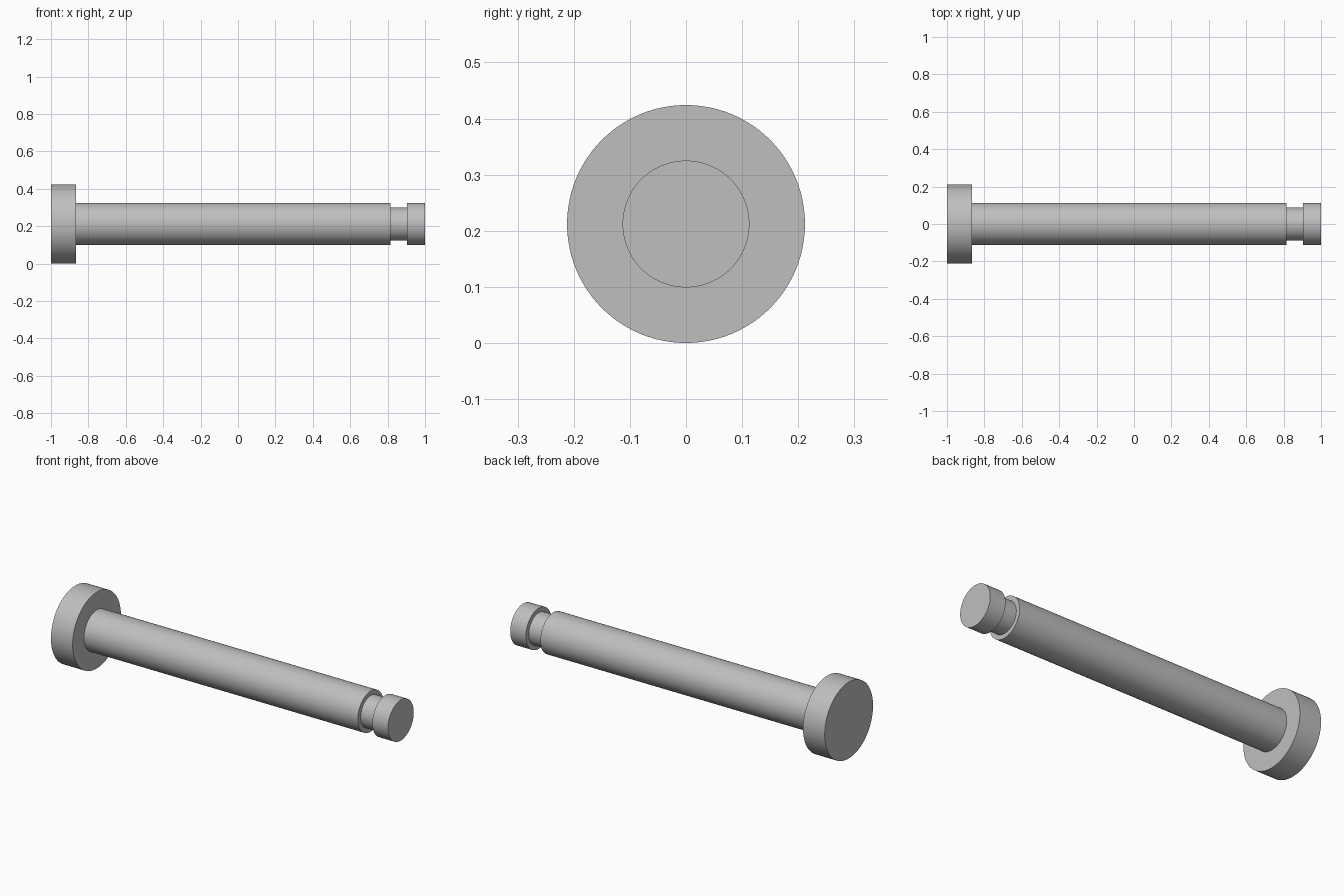
import bpy
import bmesh
import math
from mathutils import Matrix, Vector

cube = bpy.data.objects.get("Cube")
if cube:
    bpy.data.objects.remove(cube, do_unlink=True)

HEAD_RADIUS, SHAFT_RADIUS, GROOVE_RADIUS = 0.212, 0.113, 0.088
SEGMENTS = 96

steel = bpy.data.materials.new("grey steel")
steel.use_nodes = True
colour = (0.52, 0.52, 0.52, 1)
steel.diffuse_color = colour
steel.node_tree.nodes["Principled BSDF"].inputs["Base Color"].default_value = colour

# Stepped half outline of the pin: (position along x, radius)
profile = [
    (-1, 0), (-1, HEAD_RADIUS), (-0.867, HEAD_RADIUS),       # head
    (-0.867, SHAFT_RADIUS), (0.815, SHAFT_RADIUS),           # shaft
    (0.815, GROOVE_RADIUS), (0.904, GROOVE_RADIUS),          # retaining groove
    (0.904, SHAFT_RADIUS), (1, SHAFT_RADIUS), (1, 0),        # end collar
]

# Revolve the outline around the x axis
bm = bmesh.new()
verts = [bm.verts.new((x, 0, r)) for x, r in profile]
edges = [bm.edges.new(pair) for pair in zip(verts, verts[1:])]
bmesh.ops.spin(bm, geom=verts + edges, cent=(0, 0, 0), axis=(1, 0, 0),
               angle=math.tau, steps=SEGMENTS, use_merge=True)
bmesh.ops.remove_doubles(bm, verts=bm.verts, dist=0.0001)
bmesh.ops.recalc_face_normals(bm, faces=bm.faces)
bmesh.ops.transform(bm, matrix=Matrix.Translation(Vector((0, 0, HEAD_RADIUS))),
                    verts=bm.verts)
mesh = bpy.data.meshes.new("clevis_pin")
bm.to_mesh(mesh)
bm.free()
mesh.materials.append(steel)

pin = bpy.data.objects.new("clevis_pin", mesh)
bpy.context.collection.objects.link(pin)
bpy.context.view_layer.objects.active = pin
pin.select_set(True)
bpy.ops.object.shade_smooth_by_angle(angle=math.radians(30))
